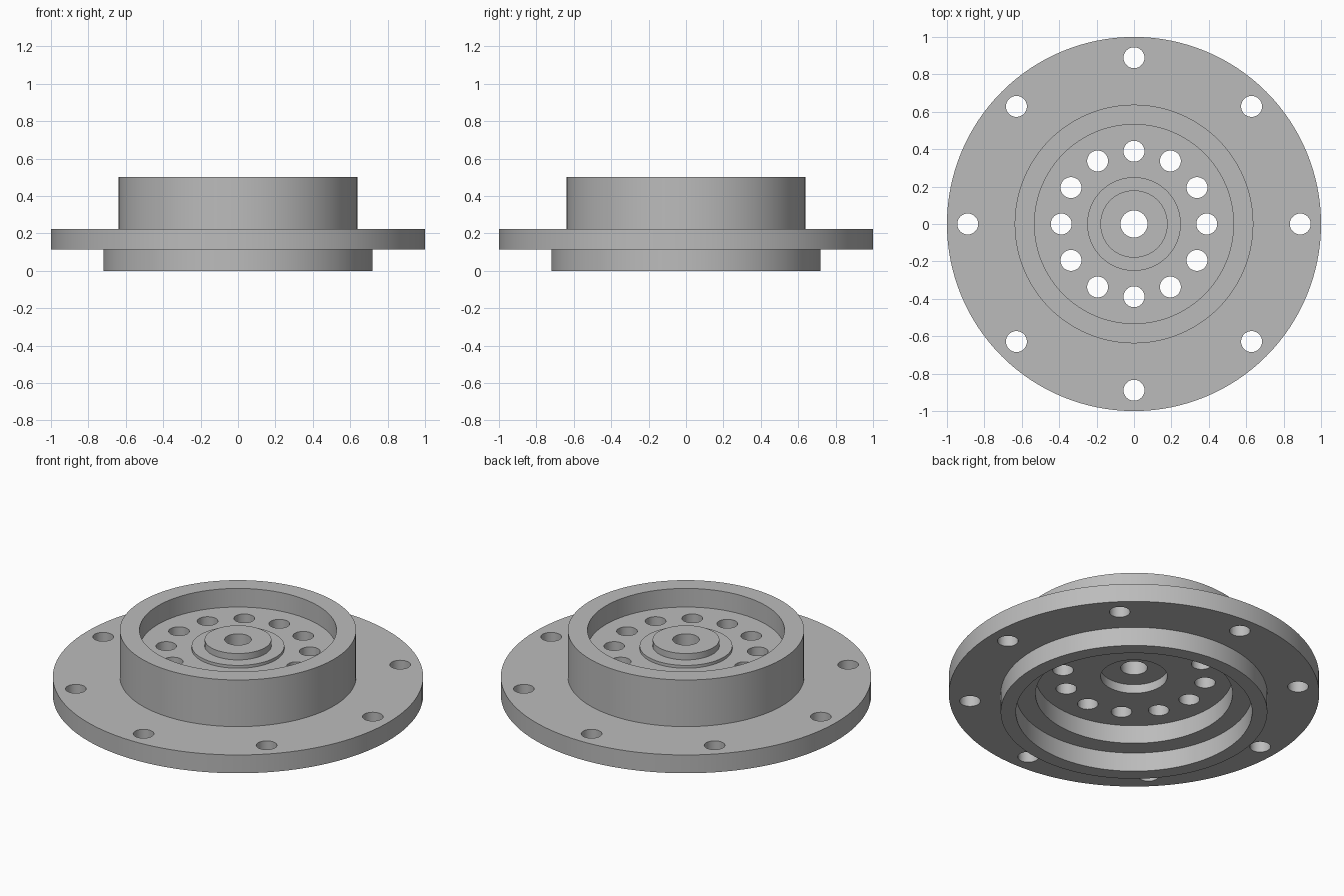
import bpy, bmesh, math

cube = bpy.data.objects.get("Cube")
if cube:
    bpy.data.objects.remove(cube, do_unlink=True)

SEGMENTS = 128

steel = bpy.data.materials.new("grey_steel")
steel.use_nodes = True
GREY = (0.5, 0.5, 0.5, 1)
steel.diffuse_color = GREY
steel.node_tree.nodes["Principled BSDF"].inputs["Base Color"].default_value = GREY


def lathe(name, profile):
    """Revolve a closed (radius, height) outline about the z axis."""
    bm = bmesh.new()
    rings = []
    for i in range(SEGMENTS):
        a = math.tau * i / SEGMENTS
        rings.append([bm.verts.new((r * math.cos(a), r * math.sin(a), z)) for r, z in profile])
    n = len(profile)
    for i, ring in enumerate(rings):
        nxt = rings[(i + 1) % SEGMENTS]
        for j in range(n):
            k = (j + 1) % n
            bm.faces.new((ring[j], nxt[j], nxt[k], ring[k]))
    bmesh.ops.recalc_face_normals(bm, faces=bm.faces)
    mesh = bpy.data.meshes.new(name)
    bm.to_mesh(mesh)
    bm.free()
    mesh.materials.append(steel)
    obj = bpy.data.objects.new(name, mesh)
    bpy.context.collection.objects.link(obj)
    return obj


def drill_circle(target, count, circle_radius, hole_radius):
    """Cut a ring of vertical through holes."""
    bm = bmesh.new()
    for i in range(count):
        a = math.tau * i / count
        made = bmesh.ops.create_cone(bm, cap_ends=True, segments=40, depth=2,
                                     radius1=hole_radius, radius2=hole_radius)
        bmesh.ops.translate(bm, verts=made["verts"],
                            vec=(circle_radius * math.cos(a), circle_radius * math.sin(a), 0))
    mesh = bpy.data.meshes.new("hole_cutter")
    bm.to_mesh(mesh)
    bm.free()
    mesh.materials.append(steel)
    cutter = bpy.data.objects.new("hole_cutter", mesh)
    bpy.context.collection.objects.link(cutter)
    cutter.hide_render = True
    mod = target.modifiers.new("holes", 'BOOLEAN')
    mod.operation = 'DIFFERENCE'
    mod.solver = 'EXACT'
    mod.object = cutter
    bpy.context.view_layer.objects.active = target
    bpy.ops.object.modifier_apply(modifier=mod.name)
    bpy.data.objects.remove(cutter, do_unlink=True)


# Heights of the main shoulders
FLANGE_LOW, FLANGE_TOP = 0.113, 0.222
WEB_LOW, WEB_TOP, RIM_TOP = 0.222, 0.389, 0.5
BORE, HUB, POCKET, RIM, SKIRT = 0.072, 0.18, 0.532, 0.638, 0.72

flange = lathe("flanged_hub", [
    # Outside: skirt, flange and raised rim
    (RIM, 0), (SKIRT, 0), (SKIRT, FLANGE_LOW), (1, FLANGE_LOW),
    (1, FLANGE_TOP), (RIM, FLANGE_TOP), (RIM, RIM_TOP),
    # Upper pocket, stepped hub and bore
    (POCKET, RIM_TOP), (POCKET, WEB_TOP), (0.25, WEB_TOP), (0.25, 0.406),
    (HUB, 0.406), (HUB, 0.444), (BORE, 0.444),
    # Underside: hub recess and stepped pocket
    (BORE, 0.275), (HUB, 0.275), (HUB, WEB_LOW), (POCKET, WEB_LOW),
    (POCKET, FLANGE_LOW), (RIM, FLANGE_LOW),
])

drill_circle(flange, 8, 0.889, 0.056)    # flange bolt holes
drill_circle(flange, 12, 0.389, 0.056)   # web holes

bpy.ops.object.select_all(action='DESELECT')
flange.select_set(True)
bpy.context.view_layer.objects.active = flange
bpy.ops.object.shade_smooth_by_angle(angle=math.radians(30))
